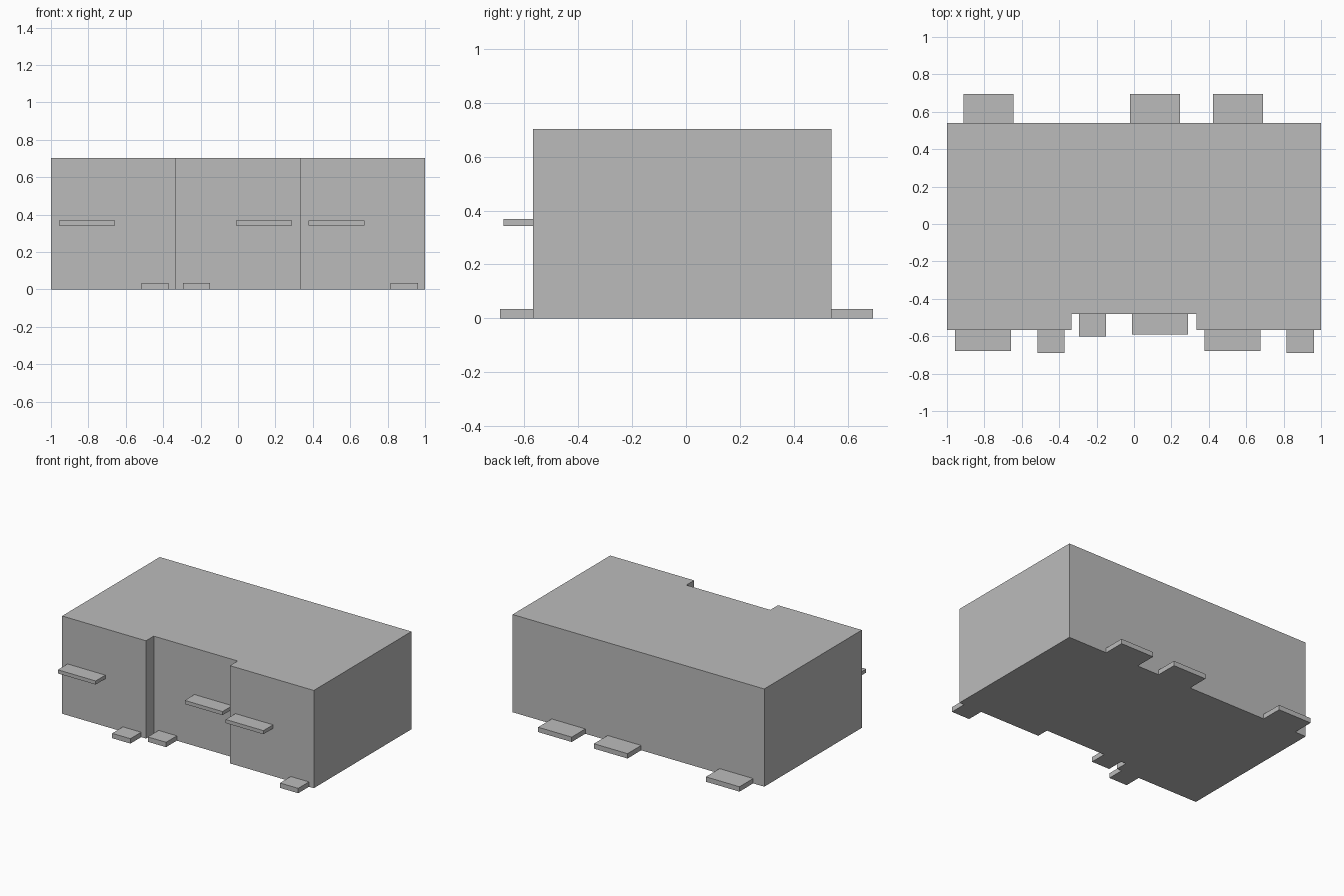
import bpy

cube = bpy.data.objects.get("Cube")
if cube:
    bpy.data.objects.remove(cube, do_unlink=True)

grey = bpy.data.materials.new("plain_grey")
grey.use_nodes = True
colour = (0.5, 0.5, 0.5, 1)
grey.diffuse_color = colour
grey.node_tree.nodes["Principled BSDF"].inputs["Base Color"].default_value = colour


def box(name, x, y, z):
    """Box spanning the given (low, high) range on each axis."""
    spans = (x, y, z)
    bpy.ops.mesh.primitive_cube_add(size=1, location=[(a + b) / 2 for a, b in spans])
    ob = bpy.context.object
    ob.name = ob.data.name = name
    ob.scale = [b - a for a, b in spans]
    bpy.ops.object.transform_apply(location=False, rotation=False, scale=True)
    ob.data.materials.append(grey)


HALF = 1 / 3       # half the width of one unit
HEIGHT = 0.702
BACK = 0.54
SLAB = 0.035       # thickness of the floor plates


def unit(side, centre, front, flip):
    """One cabinet block with its handle, front foot and rear plate."""
    def across(a, b):
        return tuple(sorted((centre + flip * a, centre + flip * b)))

    box(side + "_body", across(-HALF, HALF), (front, BACK), (0, HEIGHT))
    box(side + "_handle", across(-0.29, 0.01), (front - 0.11, front), (0.343, 0.369))
    box(side + "_front_foot", across(0.15, 0.295), (front - 0.122, front), (0, SLAB))
    box(side + "_rear_plate", across(-0.245, 0.022), (BACK, BACK + 0.155), (0, SLAB))


# The recessed middle unit mirrors its neighbours
unit("right", -2 * HALF, -0.568, 1)
unit("middle", 0, -0.48, -1)
unit("left", 2 * HALF, -0.568, 1)
